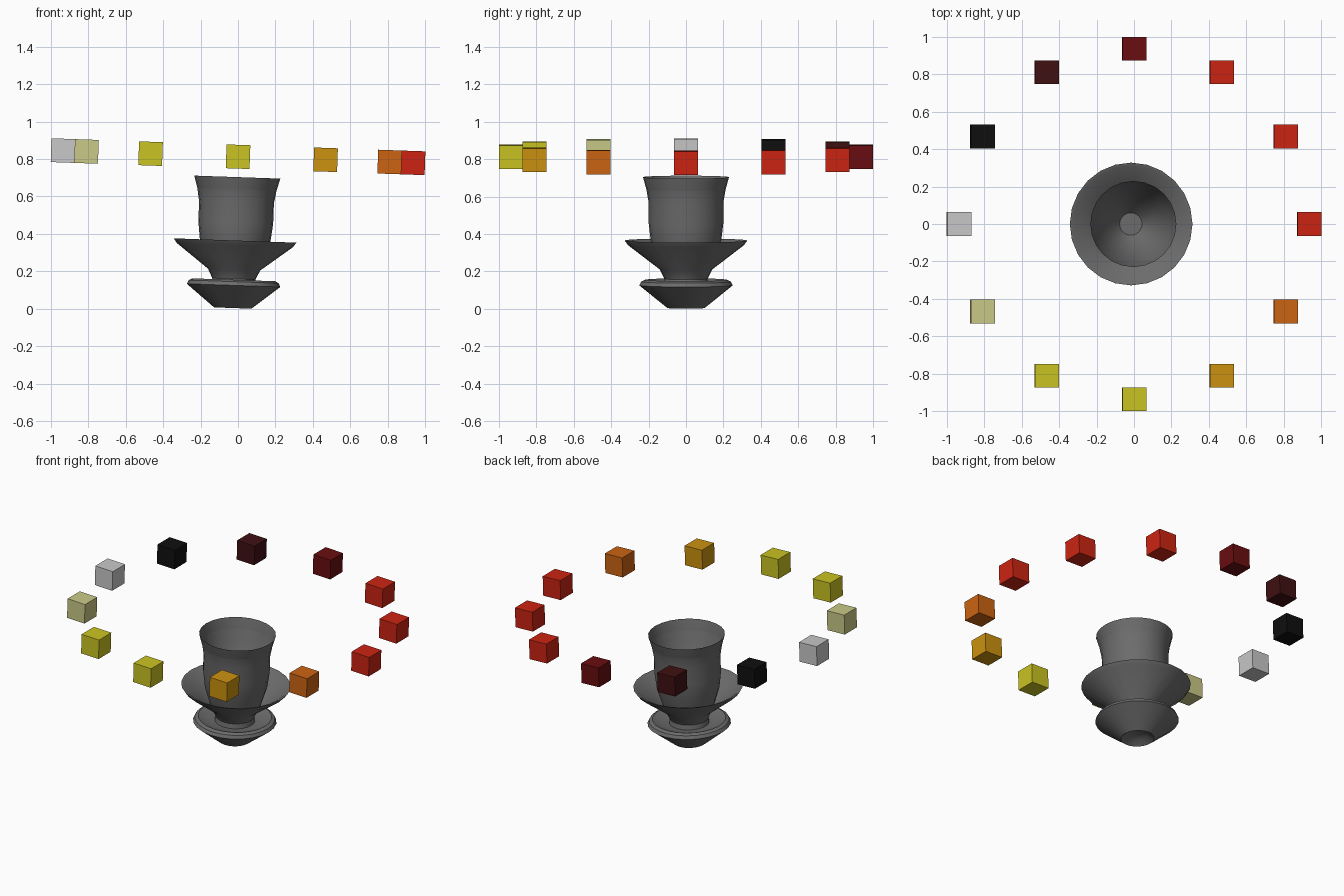
import bpy, bmesh, math
from mathutils import Matrix

if "Cube" in bpy.data.objects:
    bpy.data.objects.remove(bpy.data.objects["Cube"])

# Whole model leans two degrees towards +x
LEAN = Matrix.Translation((-0.028, 0, 0)) @ Matrix.Rotation(math.radians(2), 4, 'Y')


def linear(v):
    v /= 255
    return v / 12.92 if v <= 0.04045 else ((v + 0.055) / 1.055) ** 2.4


def material(name, rgb):
    col = (*[linear(v) for v in rgb], 1)
    m = bpy.data.materials.new(name)
    m.use_nodes = True
    m.diffuse_color = col
    m.node_tree.nodes["Principled BSDF"].inputs["Base Color"].default_value = col
    return m


grey = material("dark grey", (108, 108, 108))
silver = material("silver", (200, 200, 200))
pale = material("pale olive", (202, 202, 136))
yellow = material("yellow", (202, 196, 34))
amber = material("amber", (204, 146, 16))
orange = material("orange", (204, 100, 18))
red = material("red", (204, 36, 18))
dark_red = material("dark red", (106, 14, 16))
maroon = material("maroon", (64, 16, 18))
black = material("black", (15, 15, 15))


def add_object(name, bm, mat):
    bmesh.ops.recalc_face_normals(bm, faces=bm.faces)
    me = bpy.data.meshes.new(name)
    bm.to_mesh(me)
    bm.free()
    me.materials.append(mat)
    ob = bpy.data.objects.new(name, me)
    bpy.context.collection.objects.link(ob)
    ob.matrix_world = LEAN
    return ob


def lathe(name, profile, mat, sides=24):
    bm = bmesh.new()
    verts = [bm.verts.new((r, 0, z)) for r, z in profile]
    edges = [bm.edges.new(pair) for pair in zip(verts, verts[1:])]
    bmesh.ops.spin(bm, geom=verts + edges, cent=(0, 0, 0), axis=(0, 0, 1),
                   angle=math.tau, steps=sides)
    bmesh.ops.remove_doubles(bm, verts=bm.verts, dist=0.0005)
    ob = add_object(name, bm, mat)
    bpy.ops.object.select_all(action='DESELECT')
    ob.select_set(True)
    bpy.context.view_layer.objects.active = ob
    bpy.ops.object.shade_smooth_by_angle(angle=math.radians(35))


# Goblet: hollow foot, saucer, bowl and inner cup turned as one profile
lathe("goblet", [
    (0, 0.045), (0.06, 0.035), (0.1, 0.004),                # foot
    (0.25, 0.125), (0.24, 0.145), (0.22, 0.155),            # saucer
    (0.17, 0.135), (0.12, 0.13), (0.115, 0.16),
    (0.14, 0.21), (0.31, 0.34), (0.328, 0.365),             # bowl
    (0.31, 0.36), (0.2, 0.27), (0.15, 0.235),
    (0.188, 0.36), (0.2, 0.46), (0.2, 0.57), (0.212, 0.64), # cup wall
    (0.23, 0.704),
    (0.19, 0.56), (0.12, 0.39), (0.06, 0.32), (0, 0.32),    # cup inside
], grey)

# Ring of floating cubes, counter-clockwise from the left side
ring = [red, red, red, dark_red, maroon, black,
        silver, pale, yellow, yellow, amber, orange]
for i, mat in enumerate(ring):
    a = math.tau * i / len(ring)
    bm = bmesh.new()
    bmesh.ops.create_cube(bm, size=0.127, matrix=Matrix.Translation(
        (0.936 * math.cos(a), 0.936 * math.sin(a), 0.813)))
    add_object(f"ring_cube_{i + 1}", bm, mat)
